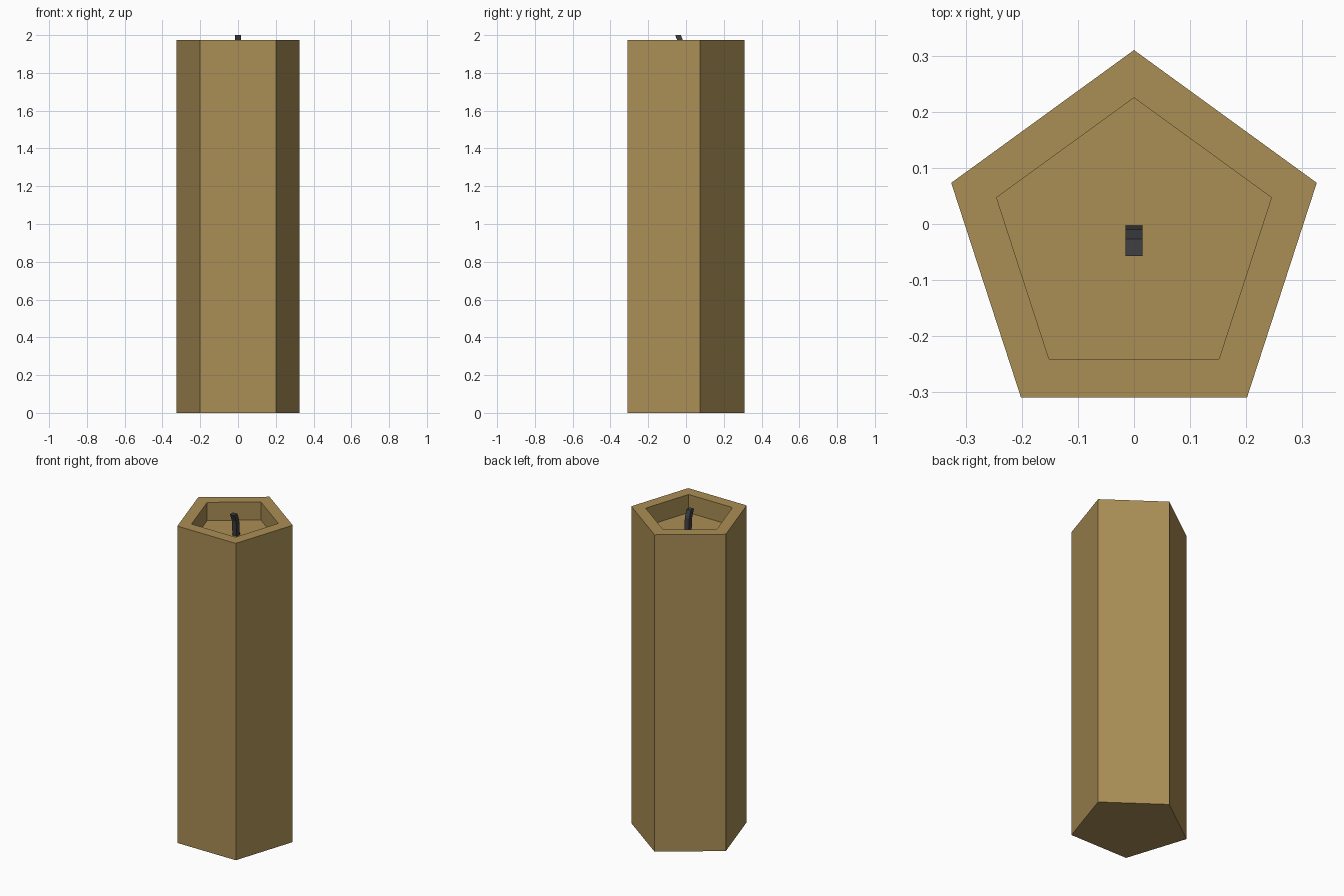
import bpy, bmesh
from math import sin, cos, pi

cube = bpy.data.objects.get("Cube")
if cube:
    bpy.data.objects.remove(cube)


def material(name, color):
    m = bpy.data.materials.new(name)
    m.use_nodes = True
    m.diffuse_color = color
    m.node_tree.nodes["Principled BSDF"].inputs["Base Color"].default_value = color
    return m


def loft(name, rings, mat):
    """Skin a stack of equal-sided rings and cap both ends."""
    bm = bmesh.new()
    loops = [[bm.verts.new(p) for p in ring] for ring in rings]
    n = len(loops[0])
    for a, b in zip(loops, loops[1:]):
        for i in range(n):
            j = (i + 1) % n
            bm.faces.new((a[i], a[j], b[j], b[i]))
    bm.faces.new(loops[0][::-1])
    bm.faces.new(loops[-1])
    bmesh.ops.recalc_face_normals(bm, faces=bm.faces)
    mesh = bpy.data.meshes.new(name)
    bm.to_mesh(mesh)
    bm.free()
    mesh.materials.append(mat)
    obj = bpy.data.objects.new(name, mesh)
    bpy.context.collection.objects.link(obj)
    return obj


def pentagon(radius, z, cy=-0.0325):
    angles = [pi / 2 + i * 2 * pi / 5 for i in range(5)]
    return [(radius * cos(a), cy + radius * sin(a), z) for a in angles]


def square(y, z, h=0.015):
    return [(-h, y - h, z), (h, y - h, z), (h, y + h, z), (-h, y + h, z)]


wax = material("tan wax", (0.40, 0.27, 0.09, 1))
char = material("charred wick", (0.05, 0.05, 0.055, 1))

# Five-sided body with a recessed top
OUTER, INNER, TOP, FLOOR = 0.3425, 0.2575, 1.973, 1.86
loft("candle_body", [pentagon(OUTER, 0), pentagon(OUTER, TOP),
                     pentagon(INNER, TOP), pentagon(INNER, FLOOR)], wax)

# Wick bending towards the front
loft("wick", [square(-0.018, FLOOR), square(-0.025, 1.955), square(-0.042, 2.0)], char)
